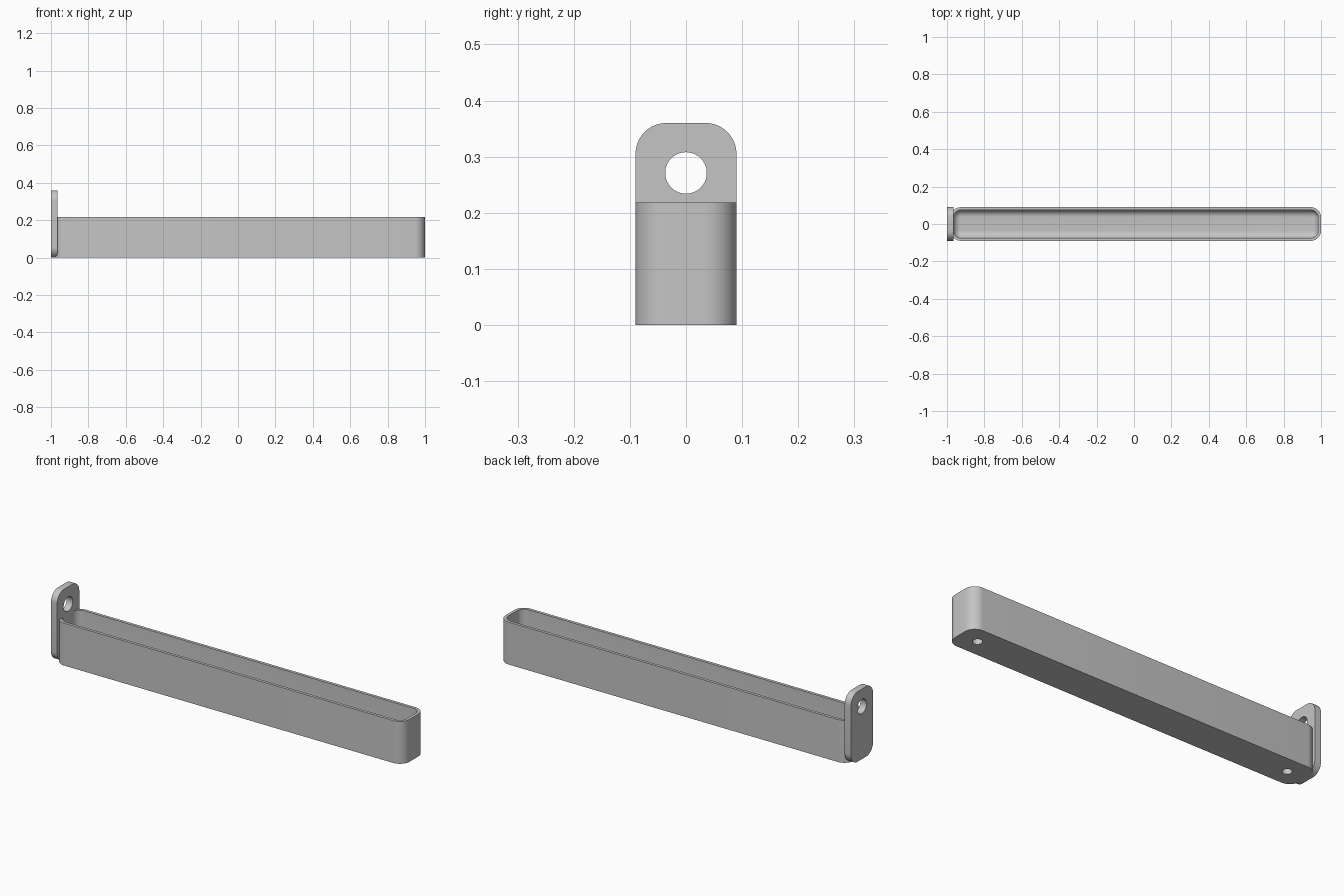
import bpy, bmesh, math
from mathutils import Matrix, Vector

cube = bpy.data.objects.get("Cube")
if cube:
    bpy.data.objects.remove(cube, do_unlink=True)

grey = bpy.data.materials.new("plain grey")
grey.use_nodes = True
colour = (0.56, 0.56, 0.56, 1)
grey.diffuse_color = colour
grey.node_tree.nodes["Principled BSDF"].inputs["Base Color"].default_value = colour

# local x, y, z become world y, z, x, so a flat outline stands upright
UPRIGHT = Matrix(((0, 0, 1, 0), (1, 0, 0, 0), (0, 1, 0, 0), (0, 0, 0, 1)))


def rounded_ring(bm, half_x, half_y, radius, z, steps=10):
    """Vertices of a rounded rectangle, counter-clockwise."""
    ring = []
    for corner, (sx, sy) in enumerate(((1, 1), (-1, 1), (-1, -1), (1, -1))):
        for i in range(steps + 1):
            a = (corner + i / steps) * math.pi / 2
            ring.append(bm.verts.new((sx * (half_x - radius) + radius * math.cos(a),
                                      sy * (half_y - radius) + radius * math.sin(a), z)))
    return ring


def loft(name, profile, matrix):
    """Closed solid through a stack of rounded rectangles."""
    bm = bmesh.new()
    rings = [rounded_ring(bm, *p) for p in profile]
    n = len(rings[0])
    for a, b in zip(rings, rings[1:]):
        for i in range(n):
            j = (i + 1) % n
            bm.faces.new((a[i], a[j], b[j], b[i]))
    bm.faces.new(rings[0][::-1])
    bm.faces.new(rings[-1])
    bm.transform(matrix)
    bmesh.ops.recalc_face_normals(bm, faces=bm.faces)
    mesh = bpy.data.meshes.new(name)
    bm.to_mesh(mesh)
    bm.free()
    obj = bpy.data.objects.new(name, mesh)
    bpy.context.collection.objects.link(obj)
    mesh.materials.append(grey)
    return obj


def drill(obj, centre, radius, depth, matrix=Matrix()):
    """Cut a round hole centred on a point."""
    bpy.ops.mesh.primitive_cylinder_add(vertices=40, radius=radius, depth=depth)
    cutter = bpy.context.object
    cutter.data.transform(Matrix.Translation(centre) @ matrix)
    cutter.data.materials.append(grey)
    cutter.hide_render = True
    mod = obj.modifiers.new("hole", 'BOOLEAN')
    mod.operation, mod.solver, mod.object = 'DIFFERENCE', 'EXACT', cutter
    bpy.context.view_layer.objects.active = obj
    bpy.ops.object.modifier_apply(modifier=mod.name)
    bpy.data.objects.remove(cutter, do_unlink=True)


# Long open tray with a rounded channel inside
LENGTH, WIDTH, HEIGHT, CORNER = 0.99, 0.09, 0.218, 0.055
WALL, FLOOR, FILLET = 0.015, 0.04, 0.037
profile = [(LENGTH, WIDTH, CORNER, 0), (LENGTH, WIDTH, CORNER, HEIGHT),
           (LENGTH - WALL, WIDTH - WALL, CORNER - WALL, HEIGHT)]
for k in range(9):
    a = k / 8 * math.pi / 2
    inset = WALL + FILLET * (1 - math.cos(a))
    profile.append((LENGTH - inset, WIDTH - inset, CORNER - inset,
                    FLOOR + FILLET * (1 - math.sin(a))))
tray = loft("tray", profile, Matrix.Translation((0.01, 0, 0)))

# Blind holes under both ends
for side in (-1, 1):
    drill(tray, Vector((0.01 + side * 0.89, 0, 0)), 0.023, 0.06)

# Upright hanging plate at the right end, with its hole
plate = loft("hanging_plate",
             [(0.09, 0.18, 0.055, -1), (0.09, 0.18, 0.055, -0.965)],
             Matrix.Translation((0, 0, 0.18)) @ UPRIGHT)
drill(plate, Vector((-0.98, 0, 0.271)), 0.037, 0.2, UPRIGHT)

# Smooth shading with crisp edges
bpy.ops.object.select_all(action='DESELECT')
for obj in (tray, plate):
    obj.select_set(True)
bpy.context.view_layer.objects.active = tray
bpy.ops.object.shade_smooth_by_angle(angle=math.radians(30))
